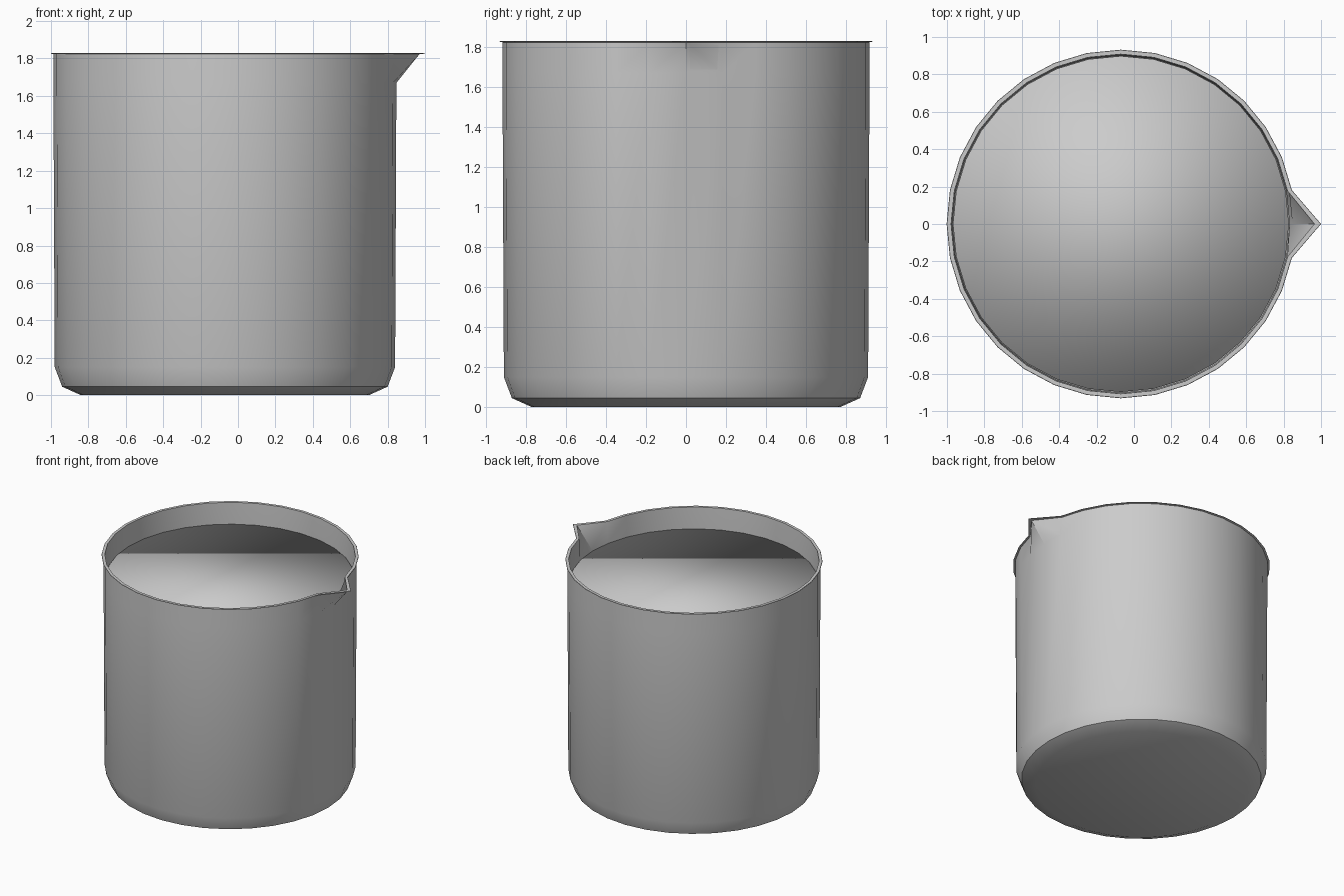
import bpy, bmesh, math

if "Cube" in bpy.data.objects:
    bpy.data.objects.remove(bpy.data.objects["Cube"])

CX, SEG = -0.07, 32


def lathe(name, profile):
    """Spin (radius, z, spout radius) rings into a closed, capped solid."""
    bm = bmesh.new()
    rings = []
    for r, z, spout in profile:
        ring = []
        for i in range(SEG):
            a = 2 * math.pi * i / SEG
            rad = spout if (i == 0 and spout) else r
            ring.append(bm.verts.new((CX + rad * math.cos(a), rad * math.sin(a), z)))
        rings.append(ring)
    for lo, hi in zip(rings, rings[1:]):
        for i in range(SEG):
            j = (i + 1) % SEG
            bm.faces.new((lo[i], lo[j], hi[j], hi[i]))
    bm.faces.new(rings[0][::-1])
    bm.faces.new(rings[-1])
    bmesh.ops.recalc_face_normals(bm, faces=bm.faces)
    mesh = bpy.data.meshes.new(name)
    bm.to_mesh(mesh)
    bm.free()
    obj = bpy.data.objects.new(name, mesh)
    bpy.context.collection.objects.link(obj)
    bpy.ops.object.select_all(action='DESELECT')
    obj.select_set(True)
    bpy.context.view_layer.objects.active = obj
    return obj


# Beaker wall: outside from base to rim, then back down the inside
lathe("beaker", [
    (0.77, 0.0, None),
    (0.87, 0.045, None),
    (0.91, 0.15, None),
    (0.917, 1.67, None),
    (0.917, 1.823, 1.04),
    (0.932, 1.826, 1.07),
    (0.93, 1.83, 1.068),
    (0.908, 1.83, 1.035),
    (0.902, 1.67, None),
    (0.895, 0.16, None),
    (0.855, 0.06, None),
    (0.76, 0.02, None),
])
bpy.ops.object.shade_smooth_by_angle(angle=math.radians(30))

# Liquid filling the beaker up to the base of the spout
lathe("liquid", [
    (0.75, 0.03, None),
    (0.84, 0.065, None),
    (0.885, 0.17, None),
    (0.898, 1.66, None),
])
bpy.ops.object.shade_smooth()
